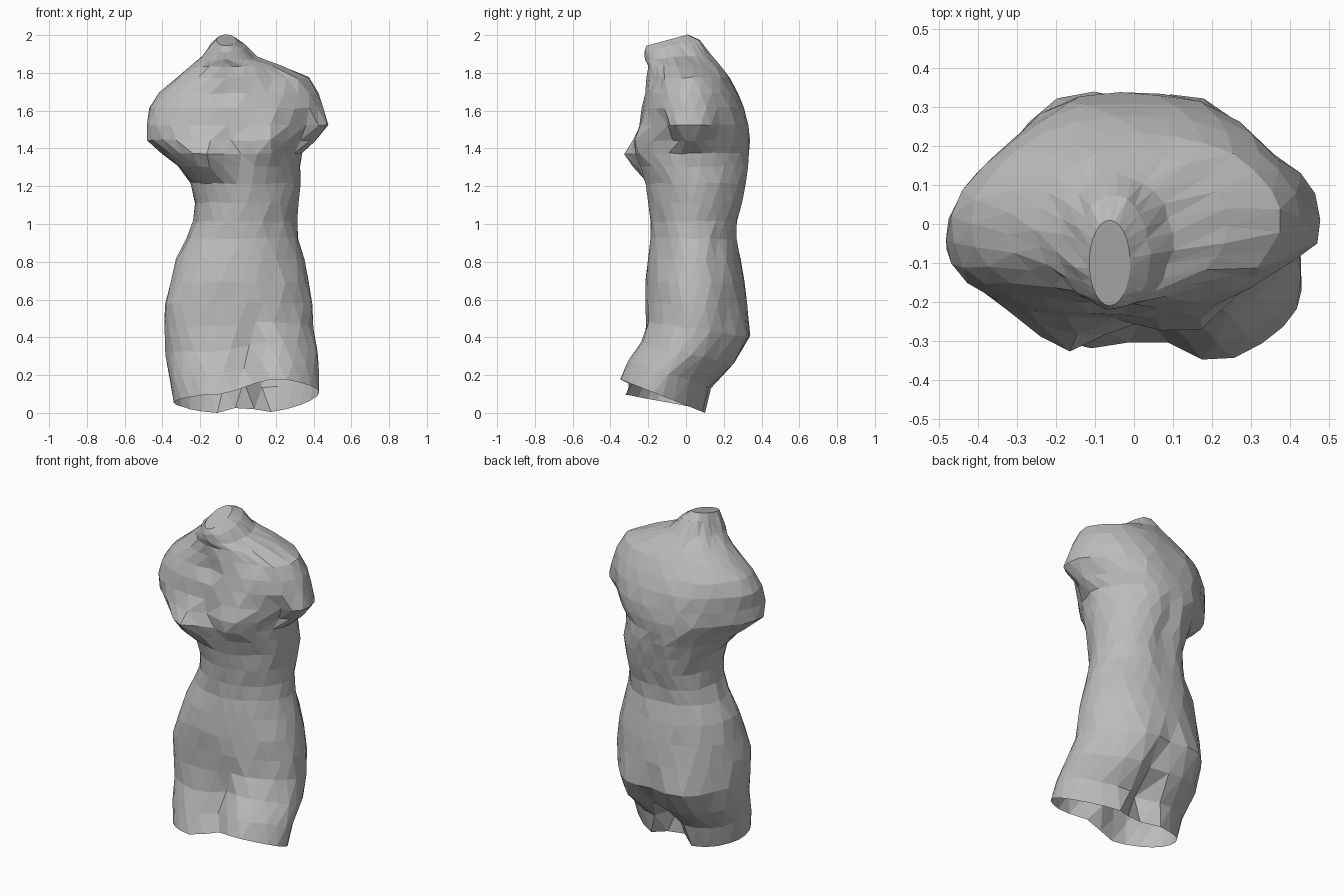
import bpy, bmesh, math, random
from mathutils import Vector

cube = bpy.data.objects.get("Cube")
if cube:
    bpy.data.objects.remove(cube)
random.seed(4)

# One flat stone colour
stone = bpy.data.materials.new("grey stone")
stone.use_nodes = True
stone.diffuse_color = (0.5, 0.5, 0.5, 1)
stone.node_tree.nodes["Principled BSDF"].inputs["Base Color"].default_value = (0.5, 0.5, 0.5, 1)

# Body sections from thighs to neck: height, right edge, left edge, front, back
SECTIONS = [
    (.08, -.34, .43, -.285, .115),
    (.2, -.36, .43, -.255, .15),
    (.32, -.38, .42, -.225, .26),
    (.45, -.39, .4, -.215, .33),
    (.58, -.385, .395, -.215, .325),
    (.7, -.36, .38, -.215, .31),
    (.82, -.325, .35, -.2, .295),
    (.93, -.27, .32, -.185, .275),
    (1.02, -.235, .31, -.185, .285),
    (1.12, -.23, .32, -.195, .31),
    (1.22, -.25, .33, -.21, .325),
    (1.31, -.32, .33, -.225, .335),
    (1.38, -.4, .34, -.235, .335),
    (1.45, -.48, .41, -.24, .335),
    (1.53, -.48, .48, -.24, .325),
    (1.62, -.47, .455, -.235, .31),
    (1.7, -.42, .425, -.22, .28),
    (1.78, -.33, .375, -.21, .235),
    (1.84, -.25, .24, -.205, .19),
    (1.89, -.195, .1, -.215, .125),
    (1.95, -.15, .04, -.22, .07),
    (1.98, -.115, -.01, -.21, .01),
]

# Soft swellings and hollows: side (-1 front, 1 back), x, z, width, height, outward amount
FORMS = [
    (-1, -.18, 1.36, .14, .1, .11),     # right breast
    (-1, .15, 1.41, .12, .1, .065),     # left breast
    (-1, -.03, 1.38, .05, .1, -.03),    # breastbone
    (-1, .35, 1.48, .08, .12, -.075),   # left armpit
    (1, .37, 1.48, .08, .13, -.045),    # behind the left arm
    (1, -.33, 1.42, .1, .1, -.04),      # behind the right arm
    (-1, -.06, 1.72, .06, .06, -.03),   # throat hollow
    (-1, .2, 1.79, .1, .07, -.03),      # left collar hollow
    (-1, .22, .12, .15, .2, .075),      # left thigh
    (-1, -.15, .1, .13, .16, .05),      # right thigh
    (-1, .06, .24, .05, .18, -.045),    # gap between thighs in front
    (1, .18, .42, .13, .13, .03),       # left buttock
    (1, -.18, .42, .13, .13, .03),      # right buttock
    (1, .03, .12, .07, .26, -.12),      # gap between thighs behind
    (1, .02, 1.1, .06, .22, -.03),      # spine hollow
    (1, .17, 1.5, .11, .16, .015),      # left shoulder blade
    (1, -.2, 1.5, .11, .16, .015),      # right shoulder blade
]
SEGMENTS = 26


def power(value, exponent):
    return math.copysign(abs(value) ** exponent, value)


def bell(value, centre, width):
    return math.exp(-((value - centre) / width) ** 2)


def body_point(section, angle):
    z, right, left, front, back = section
    c, s = math.cos(angle), math.sin(angle)
    squareness = 1
    if z < 1.3:
        squareness = .88 if c < 0 else 1.05
    middle = (front + back) / 2
    x = (left + right) / 2 + (left - right) / 2 * power(c, squareness)
    y = middle + (back - front) / 2 * power(s, squareness)
    for side, fx, fz, width, height, amount in FORMS:
        if s * side > 0:
            y += side * amount * bell(x, fx, width) * bell(z, fz, height) * min(1, abs(s) * 2)
    # The right hip, the left thigh and both arm stumps swing forward
    low = max(0, 1 - z / .65)
    arm = bell(z, 1.5, .2)
    if c < 0:
        y -= c * c * (.06 * bell(z, .55, .28) + .08 * arm)
    else:
        y -= c * c * (.1 * low + .03 * arm)
    # The thigh cut slopes down to the back and right, the neck cut down to the front
    tilt = .45 * low - .25 * max(0, (z - 1.84) / .13)
    z -= tilt * (y - middle)
    z -= .06 * low * min(1, max(0, (.1 - x) / .2)) * max(0, .4 - s)
    return Vector((x, y, z))


# Torso: loft the sections into an open-bottomed shell
bm = bmesh.new()
rings = []
for level, section in enumerate(SECTIONS):
    ring = []
    for i in range(SEGMENTS):
        p = body_point(section, math.tau * (i + .5 * (level % 2)) / SEGMENTS)
        chip = .005 if 0 < level < len(SECTIONS) - 1 else 0
        p += Vector([random.uniform(-chip, chip) for axis in range(3)])
        ring.append(bm.verts.new(p))
    rings.append(ring)

for level, (lower, upper) in enumerate(zip(rings, rings[1:])):
    for i in range(SEGMENTS):
        j = (i + 1) % SEGMENTS
        a, b, c, d = lower[i], lower[j], upper[j], upper[i]
        if level % 2:
            triangles = (a, b, c), (a, c, d)
        else:
            triangles = (a, b, d), (b, c, d)
        for triangle in triangles:
            bm.faces.new(triangle)

# Neck cut: a flat sloping cap
bm.faces.new(rings[-1])
bmesh.ops.recalc_face_normals(bm, faces=bm.faces)

# Stand the shell on the ground
lowest = min(v.co.z for v in bm.verts)
bmesh.ops.translate(bm, verts=bm.verts, vec=(0, 0, -lowest))

mesh = bpy.data.meshes.new("torso")
bm.to_mesh(mesh)
bm.free()
mesh.materials.append(stone)
torso = bpy.data.objects.new("torso", mesh)
bpy.context.collection.objects.link(torso)
